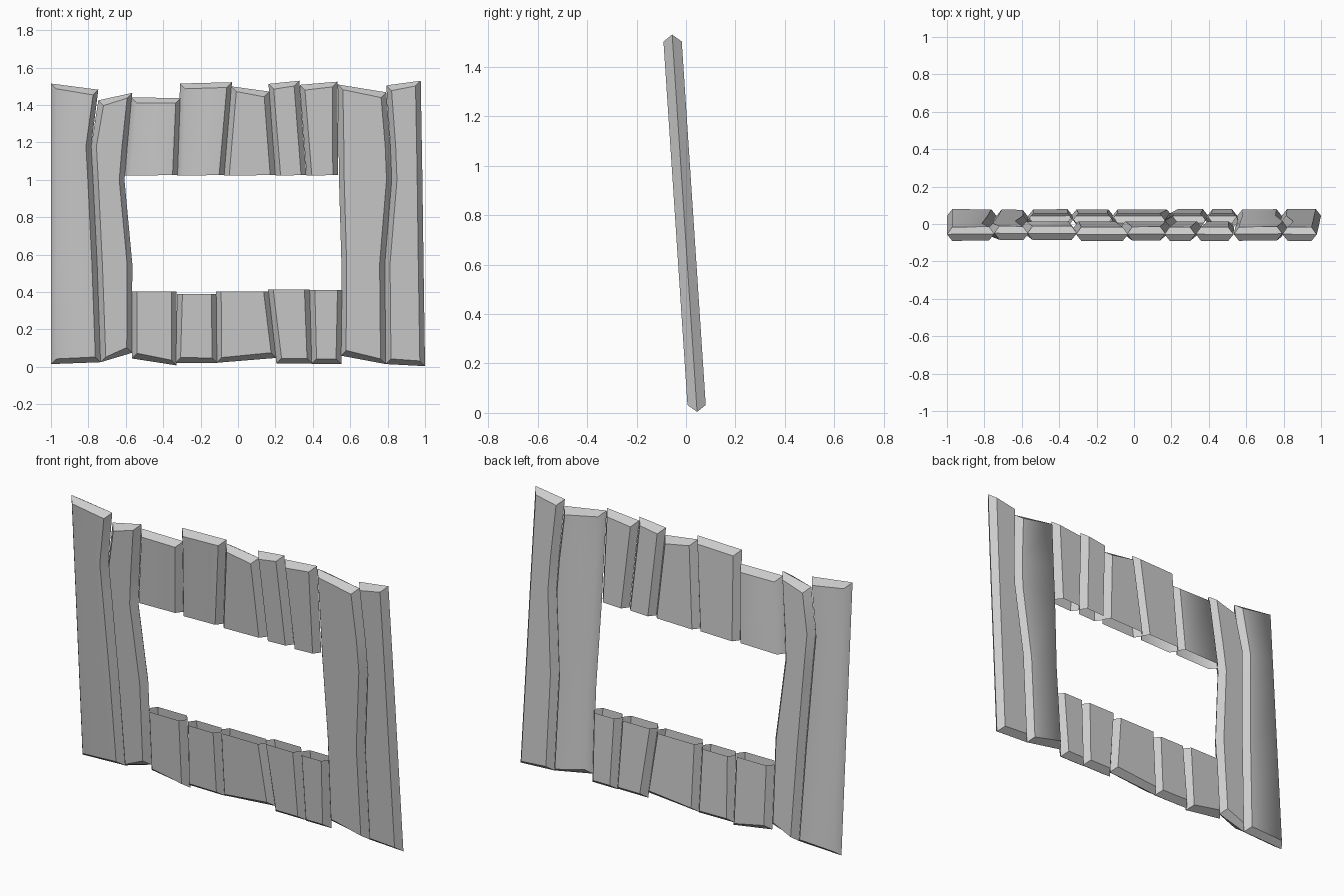
import bpy
import bmesh

cube = bpy.data.objects.get("Cube")
if cube:
    bpy.data.objects.remove(cube, do_unlink=True)

grey = bpy.data.materials.new("plain_grey")
grey.use_nodes = True
colour = (0.6, 0.6, 0.6, 1)
grey.diffuse_color = colour
grey.node_tree.nodes["Principled BSDF"].inputs["Base Color"].default_value = colour

HALF = 0.037      # half thickness of a board
CHAMFER = 0.028   # width of the bevel on sides and ends


def lean(z):
    """Middle plane of the wall, which tilts towards the front."""
    return 0.045 - 0.066 * z


def board(name, left, right, open_top=False, open_bottom=False, soft=""):
    """Six-sided board between two edge paths of (x, z), bottom to top.
    Open ends stay uncapped; soft sides (f, b) blend into the left bevel."""
    bm = bmesh.new()
    rings = []
    last = len(left) - 1
    for i, ((xl, zl), (xr, zr)) in enumerate(zip(left, right)):
        dz = 0
        if i == 0 and not open_bottom:
            dz = CHAMFER
        if i == last and not open_top:
            dz = -CHAMFER
        ring = [(xl, zl, 0, 0), (xl + CHAMFER, zl, dz, -HALF),
                (xr - CHAMFER, zr, dz, -HALF), (xr, zr, 0, 0),
                (xr - CHAMFER, zr, dz, HALF), (xl + CHAMFER, zl, dz, HALF)]
        rings.append([bm.verts.new((x, lean(z + d) + y, z + d))
                      for x, z, d, y in ring])
    # Long sides
    for low, high in zip(rings, rings[1:]):
        for k in range(6):
            n = (k + 1) % 6
            bm.faces.new((low[k], low[n], high[n], high[k]))
    # Ridged ends
    if not open_bottom:
        r = rings[0]
        bm.faces.new((r[3], r[2], r[1], r[0]))
        bm.faces.new((r[0], r[5], r[4], r[3]))
    if not open_top:
        r = rings[-1]
        bm.faces.new((r[0], r[1], r[2], r[3]))
        bm.faces.new((r[3], r[4], r[5], r[0]))
    # Long edges and ends stay crisp, bends along the board stay smooth
    for face in bm.faces:
        face.smooth = True
    for edge in bm.edges:
        edge.smooth = False
    for ring in rings[1:-1]:
        for k in range(6):
            bm.edges.get((ring[k], ring[(k + 1) % 6])).smooth = True
    for side, k in (("f", 1), ("b", 5)):
        if side in soft:
            for low, high in zip(rings, rings[1:]):
                bm.edges.get((low[k], high[k])).smooth = True
    mesh = bpy.data.meshes.new(name)
    bm.to_mesh(mesh)
    bm.free()
    mesh.materials.append(grey)
    obj = bpy.data.objects.new(name, mesh)
    bpy.context.collection.objects.link(obj)


def path(xs, bottom, top, bends):
    """Edge path through the given x values."""
    return list(zip(xs, [bottom, *bends, top]))


# Full-height boards at both sides of the opening
bends = (0.55, 1.0, 1.18)
seam_right = (0.79, 0.785, 0.822, 0.815, 0.793)
seam_left = (-0.735, -0.753, -0.775, -0.785, -0.747)
board("outer_right_board", path([-1] * 5, 0.015, 1.515, bends),
      path(seam_left, 0.025, 1.482, bends), soft="fb")
board("inner_right_board", path(seam_left, 0.025, 1.425, bends),
      path((-0.567, -0.565, -0.607, -0.592, -0.565), 0.075, 1.465, bends))
board("inner_left_board", path((0.55, 0.553, 0.54, 0.538, 0.533), 0.06, 1.51, bends),
      path(seam_right, 0.015, 1.468, bends), soft="b")
board("outer_left_board", path(seam_right, 0.015, 1.505, bends),
      path((1, 0.992, 0.986, 0.983, 0.977), 0.004, 1.53, bends))

# Short boards above the opening: lower x pair, upper x pair, top heights
upper = [(-0.605, -0.322, -0.57, -0.305, 1.44, 1.438, "fb"),
         (-0.325, -0.073, -0.31, -0.032, 1.515, 1.522, "f"),
         (-0.075, 0.2, -0.037, 0.168, 1.5, 1.472, ""),
         (0.2, 0.365, 0.163, 0.328, 1.513, 1.53, ""),
         (0.367, 0.535, 0.33, 0.532, 1.508, 1.525, "")]
for i, (a, b, c, d, left_top, right_top, soft) in enumerate(upper, 1):
    board(f"upper_board_{i}", [(a, 1.022), (c, left_top)],
          [(b, 1.026), (d, right_top)], open_bottom=True, soft=soft)

# Short boards below the opening: lower x pair, upper x pair, heights
lower = [(-0.567, -0.328, -0.567, -0.328, 0.045, 0.008, 0.402),
         (-0.335, -0.11, -0.325, -0.115, 0.022, 0.02, 0.39),
         (-0.115, 0.205, -0.118, 0.165, 0.022, 0.048, 0.402),
         (0.205, 0.397, 0.16, 0.383, 0.018, 0.018, 0.415),
         (0.392, 0.552, 0.383, 0.56, 0.015, 0.015, 0.412)]
for i, (a, b, c, d, left_low, right_low, top) in enumerate(lower, 1):
    board(f"lower_board_{i}", [(a, left_low), (c, top)],
          [(b, right_low), (d, top)], open_top=True)
